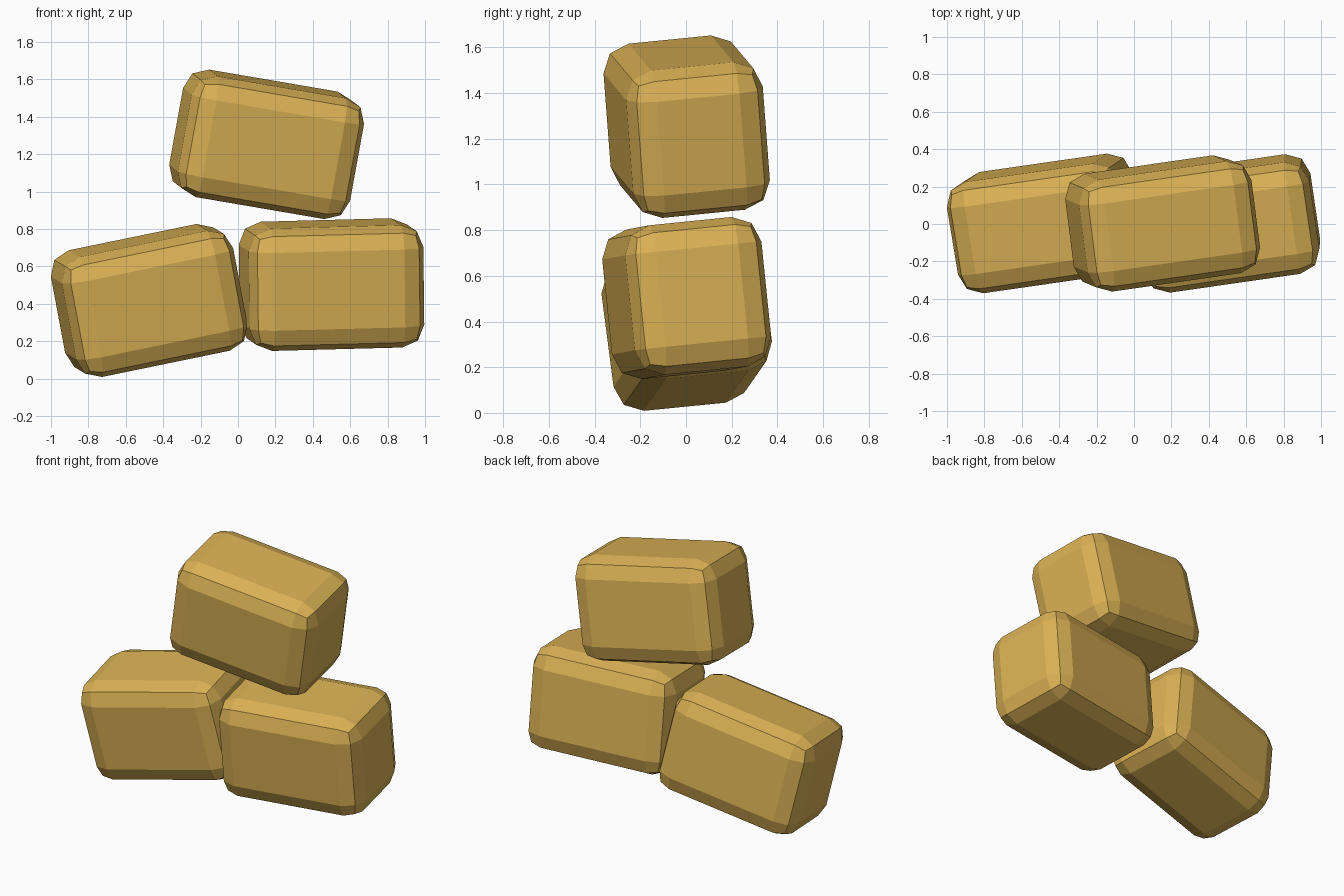
import bpy
from math import radians

cube = bpy.data.objects.get("Cube")
if cube:
    bpy.data.objects.remove(cube, do_unlink=True)

# Single warm gold colour
gold = bpy.data.materials.new("gold")
gold.use_nodes = True
colour = (0.70, 0.44, 0.09, 1.0)
gold.diffuse_color = colour
gold.node_tree.nodes["Principled BSDF"].inputs["Base Color"].default_value = colour

BLOCK_SIZE = (0.944, 0.606, 0.658)


def rounded_block(name, centre, roll):
    """Chunky block with two-step rounded edges, tilted and turned."""
    bpy.ops.mesh.primitive_cube_add(
        size=1, location=centre,
        rotation=(radians(5.7), radians(roll), radians(8.2)))
    block = bpy.context.object
    block.name = name
    block.scale = BLOCK_SIZE
    bpy.ops.object.transform_apply(location=False, rotation=False, scale=True)
    block.data.materials.append(gold)
    bevel = block.modifiers.new("rounded_edges", 'BEVEL')
    bevel.width = 0.12
    bevel.segments = 2
    bevel.limit_method = 'NONE'
    return block


# Two blocks side by side with a third stacked on top
rounded_block("right_lower_block", (-0.475, 0.003, 0.418), -11.5)
rounded_block("left_lower_block", (0.50, 0.003, 0.503), -1.5)
rounded_block("upper_block", (0.153, 0.003, 1.253), 9.6)
